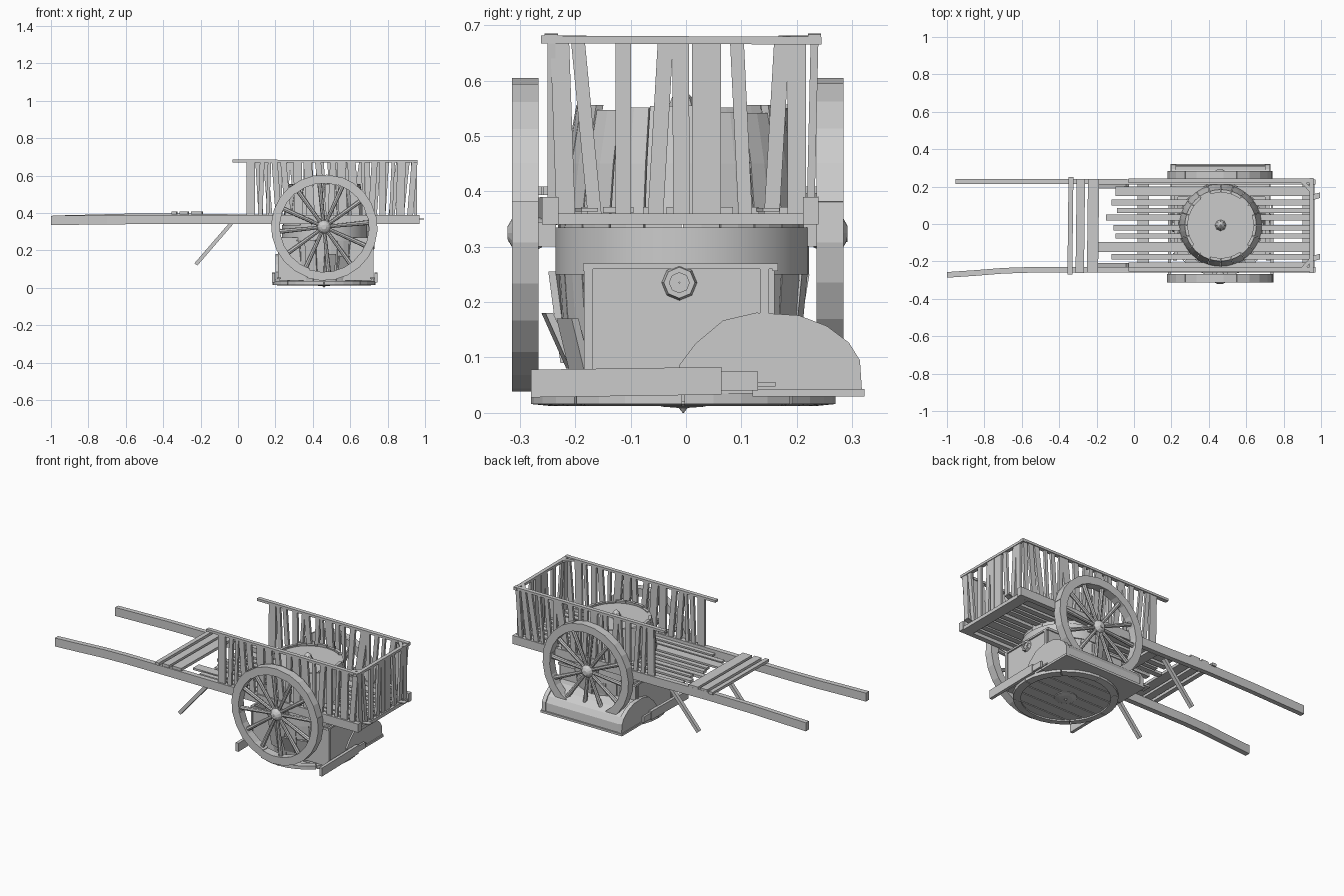
import bpy, bmesh, math, random
from mathutils import Vector as V

if "Cube" in bpy.data.objects:
    bpy.data.objects.remove(bpy.data.objects["Cube"])

random.seed(4)
wood = bpy.data.materials.new("plain grey")
wood.diffuse_color = (0.6, 0.6, 0.6, 1)
wood.use_nodes = True
wood.node_tree.nodes["Principled BSDF"].inputs["Base Color"].default_value = wood.diffuse_color


def finish(name, bm, smooth=False):
    bmesh.ops.recalc_face_normals(bm, faces=bm.faces)
    me = bpy.data.meshes.new(name)
    bm.to_mesh(me)
    bm.free()
    me.materials.append(wood)
    ob = bpy.data.objects.new(name, me)
    bpy.context.collection.objects.link(ob)
    if smooth:
        bpy.context.view_layer.objects.active = ob
        ob.select_set(True)
        bpy.ops.object.shade_smooth_by_angle(angle=math.radians(30))
        ob.select_set(False)
    return ob


def sweep(bm, loops, closed=False):
    """Skin a list of equal vertex loops, capping open ends."""
    rows = [[bm.verts.new(p) for p in lp] for lp in loops]
    n = len(rows[0])
    for i in range(len(rows) if closed else len(rows) - 1):
        a, b = rows[i], rows[(i + 1) % len(rows)]
        for j in range(n):
            bm.faces.new((a[j], a[(j + 1) % n], b[(j + 1) % n], b[j]))
    if not closed:
        bm.faces.new(rows[0])
        bm.faces.new(rows[-1])


def path(bm, pts, side, w, up, h):
    """Rectangular bar along points; w along side, h along up."""
    s, u = V(side) * w / 2, V(up) * h / 2
    sweep(bm, [[V(p) - s - u, V(p) + s - u, V(p) + s + u, V(p) - s + u] for p in pts])


def box(bm, x0, x1, y0, y1, z0, z1):
    path(bm, [(x0, (y0 + y1) / 2, (z0 + z1) / 2), (x1, (y0 + y1) / 2, (z0 + z1) / 2)],
         (0, 1, 0), y1 - y0, (0, 0, 1), z1 - z0)


def lathe(bm, prof, c, axis="z", n=24, a0=0, a1=None):
    """Turn a closed (radius, height) outline about an axis, fully or as an arc."""
    full = a1 is None
    span = 2 * math.pi if full else a1 - a0
    loops = []
    for i in range(n if full else n + 1):
        a = a0 + span * i / n
        ca, sa = math.cos(a), math.sin(a)
        loops.append([V(c) + (V((r * ca, r * sa, h)) if axis == "z" else
                      V((r * ca, h, r * sa)) if axis == "y" else V((h, r * ca, r * sa)))
                      for r, h in prof])
    sweep(bm, loops, full)


def rod(bm, p, q, r0, r1, n=8):
    """Tapered round rod between two points."""
    p, q = V(p), V(q)
    d = (q - p).normalized()
    s = d.orthogonal().normalized()
    t = d.cross(s)
    ring = [s * math.cos(k * 2 * math.pi / n) + t * math.sin(k * 2 * math.pi / n) for k in range(n)]
    sweep(bm, [[p + v * r0 for v in ring], [q + v * r1 for v in ring]])


X, Y, Z = (1, 0, 0), (0, 1, 0), (0, 0, 1)

# long side shafts, the front one bending outward
bm = bmesh.new()
path(bm, [(-1, -.272, .36), (-.85, -.262, .362), (-.7, -.25, .364), (-.55, -.245, .365), (.97, -.245, .365)], Y, .03, Z, .05)
finish("front_shaft", bm)
bm = bmesh.new()
path(bm, [(-.955, .227, .362), (-.6, .227, .371), (-.3, .227, .373), (0, .225, .367), (.97, .225, .365)], Y, .028, Z, .05)
finish("back_shaft", bm)

# floor planks and bearers
bm = bmesh.new()
for x0, y0, y1 in [(-.1, .15, .2), (-.12, .10, .132), (-.09, .06, .085), (-.15, .018, .05), (-.11, -.035, -.005),
                   (-.1, -.078, -.05), (-.19, -.15, -.095), (-.12, -.19, -.16), (-.03, -.23, -.205)]:
    box(bm, x0, .95, y0, y1, .355 + random.uniform(0, .006), .372)
for x in (.02, .9):
    box(bm, x, x + .06, -.23, .212, .34, .355)
box(bm, .935, .965, -.23, .212, .34, .36)
for y in (.148, -.18):
    path(bm, [(.95, y - .006, .367), (.995, y + .006, .367)], Y, .03, Z, .006)
finish("floor_planks", bm)

# cross boards between the shafts
bm = bmesh.new()
for x, w, y0, y1 in [(-.343, .026, -.27, .25), (-.29, .045, -.262, .24), (-.222, .06, -.258, .24)]:
    path(bm, [(x, y0, .401), (x + .006, y1, .401)], X, w, Z, .016)
finish("cross_boards", bm)

# prop legs
bm = bmesh.new()
for y in (-.22, .2):
    path(bm, [(-.035, y, .345), (-.225, y, .125)], Y, .022, (.75, 0, -.66), .02)
finish("prop_legs", bm)

# slatted sides
for name, y, top in (("front_slats", -.243, -.243), ("back_slats", .225, .232)):
    bm = bmesh.new()
    x = .045
    while x < .95:
        w = random.choice((.018, .025, .032, .045))
        lean = random.uniform(-.018, .018) + (.012 if x > .6 else -.004)
        if x < .06:
            w, lean = .045, 0
        path(bm, [(x + w / 2 - lean / 2, y, .365), (min(x + w / 2 + lean, .95), top, .672)], X, w, Y, .014)
        x += w + random.uniform(.014, .028)
    path(bm, [(-.03, top, .678), (.96, top, .676)], Y, .024, Z, .014)
    finish(name, bm)

# slatted end
bm = bmesh.new()
for yb, yt, w in [(-.217, -.228, .034), (-.165, -.195, .025), (-.113, -.113, .028), (-.055, -.037, .028), (-.008, -.01, .03),
                  (.037, .037, .052), (.107, .092, .025), (.155, .173, .028), (.2, .2, .034)]:
    path(bm, [(.95, yb, .358), (.95, yt, .67)], Y, w, X, .014)
path(bm, [(.95, -.262, .674), (.95, .245, .672)], X, .022, Z, .014)
for s in (-1, 1):
    path(bm, [(.9, -.006 + s * .235, .675), (.95, -.006 + s * .18, .675)], (.74, s * .67, 0), .02, Z, .012)
finish("end_slats", bm)

# wheels: felloe rim, tapered spokes, turned hub
for name, yc in (("front_wheel", -.29), ("back_wheel", .26)):
    c = (.46, yc, .325)
    bm = bmesh.new()
    for k in range(6):
        a = k * math.pi / 3 + .2
        o = random.uniform(-.004, .004)
        lathe(bm, [(.238 + o, -.024), (.284 + o, -.024), (.284 + o, .024), (.238 + o, .024)], c, "y", 4, a, a + math.pi / 3)
    for k in range(12):
        a = k * math.pi / 6 + .1
        d = V((math.cos(a), 0, math.sin(a)))
        rod(bm, V(c) + d * .02, V(c) + d * .245, .009, .013)
    s = 1 if yc > 0 else -1
    lathe(bm, [(.002, -.03 * s), (.026, -.03 * s), (.036, -.01 * s), (.036, .01 * s), (.026, .024 * s), (.012, .032 * s), (.002, .032 * s)], c, "y", 12)
    finish(name, bm)

# axle and its bearing blocks
bm = bmesh.new()
rod(bm, (.46, -.32, .32), (.46, .292, .32), .012, .012, 10)
box(bm, .42, .5, -.268, -.235, .3, .345)
box(bm, .42, .5, .21, .24, .3, .345)
finish("axle", bm)

# barrel: bulging staves, hoop, head with a small knob
bc = (.463, -.007, 0)
bm = bmesh.new()
for k in range(20):
    a = k * math.pi / 10
    t = .545 + random.uniform(-.004, .012)
    out = [(.198, .035), (.215, .14), (.224, .27), (.222, .35), (.21, .45), (.191, t)]
    inn = [(r - .016, h) for r, h in reversed(out)]
    lathe(bm, out + inn, bc, "z", 2, a + .006, a + math.pi / 10 - .006)
finish("barrel_staves", bm)
bm = bmesh.new()
lathe(bm, [(.222, .25), (.229, .25), (.229, .335), (.222, .335)], bc, "z", 40)
finish("barrel_hoop", bm, True)
bm = bmesh.new()
lathe(bm, [(.002, .525), (.182, .525), (.182, .54), (.002, .54)], bc, "z", 32)
lathe(bm, [(.002, .54), (.03, .54), (.018, .57), (.002, .585)], bc, "z", 8)
finish("barrel_head", bm)

# loose staves leaning around the barrel
bm = bmesh.new()
for a, z0, z1, r0, r1 in [(-1.9, .09, .255, .215, .238), (-1.45, .08, .18, .2, .245), (-1.1, .07, .17, .205, .232),
                          (1.4, .12, .255, .205, .218), (1.8, .15, .25, .205, .222)]:
    d = V((math.cos(a), math.sin(a), 0))
    path(bm, [V(bc) + d * r0 + V((0, 0, z0)), V(bc) + d * r1 + V((0, 0, z1))], (-d.y, d.x, 0), .06, d, .014)
finish("loose_staves", bm)

# chest body with open top, corner trim and octagonal end fitting
bm = bmesh.new()
box(bm, .22, .715, -.18, -.165, .05, .262)
box(bm, .22, .715, .145, .16, .05, .262)
box(bm, .22, .235, -.165, .145, .05, .262)
box(bm, .70, .715, -.165, .145, .05, .262)
box(bm, .22, .715, -.18, .16, .04, .052)
finish("chest_body", bm)
bm = bmesh.new()
for x in (.213, .712):
    box(bm, x, x + .012, -.184, .162, .26, .27)
    for y in (-.184, .134):
        box(bm, x, x + .012, y, y + .016, .05, .262)
        box(bm, x - .005, x + .017, y - .012, y + .028, .048, .056)
for y in (-.186, .156):
    box(bm, .213, .724, y, y + .01, .256, .27)
finish("chest_trim", bm)
bm = bmesh.new()
for x, s in ((.715, 1), (.22, -1)):
    lathe(bm, [(.018, 0), (.032, 0), (.028, .016 * s), (.018, .016 * s)], (x, -.012, .235), "x", 8)
    lathe(bm, [(.001, 0), (.018, 0), (.018, .008 * s), (.001, .008 * s)], (x, -.012, .235), "x", 8)
finish("chest_handles", bm)

# domed chest lid lying behind, with raised end bands and a foot rail
prof = [(-.01, .08), (.02, .12), (.07, .162), (.13, .176), (.2, .171), (.25, .152), (.29, .122), (.31, .09), (.314, .035), (0, .035)]
bm = bmesh.new()
sweep(bm, [[(x, y, z) for y, z in prof] for x in (.215, .715)])
for x in (.2, .7):
    band = [(y + (.004 if y > .13 else -.003), z + (.005 if z > .05 else 0)) for y, z in prof]
    sweep(bm, [[(xx, y, z) for y, z in band] for xx in (x, x + .024)])
box(bm, .195, .73, .12, .322, .03, .043)
finish("chest_lid", bm)

# broken boards on the ground
bm = bmesh.new()
for x in (.19, .738):
    path(bm, [(x, -.28, .053), (x, -.14, .055), (x, .064, .058)], X, .018, Z, .05)
    box(bm, x - .006, x + .006, .064, .13, .04, .075)
finish("ground_boards", bm)

# round shield lying face down: planks, segmented rim, pointed boss
sc = (.46, -.005, 0)
bm = bmesh.new()
R = .25
for k in range(7):
    y0 = -R + k * 2 * R / 7 + .003
    y1 = y0 + 2 * R / 7 - .006
    xa, xb = math.sqrt(R * R - y0 * y0), math.sqrt(max(R * R - y1 * y1, 0))
    lp = [(-xa, y0), (xa, y0), (xb, y1), (-xb, y1)]
    sweep(bm, [[(sc[0] + x, sc[1] + y, z) for x, y in lp] for z in (.02, .032)])
finish("shield_planks", bm)
bm = bmesh.new()
for k in range(8):
    a = k * math.pi / 4
    lathe(bm, [(.235, .012), (.275, .016), (.275, .036), (.235, .036)], sc, "z", 4, a + .008, a + math.pi / 4 - .008)
finish("shield_rim", bm)
bm = bmesh.new()
lathe(bm, [(.001, .025), (.06, .025), (.06, .016), (.035, .011), (.008, .009), (.001, 0)], sc, "z", 16)
finish("shield_boss", bm)
